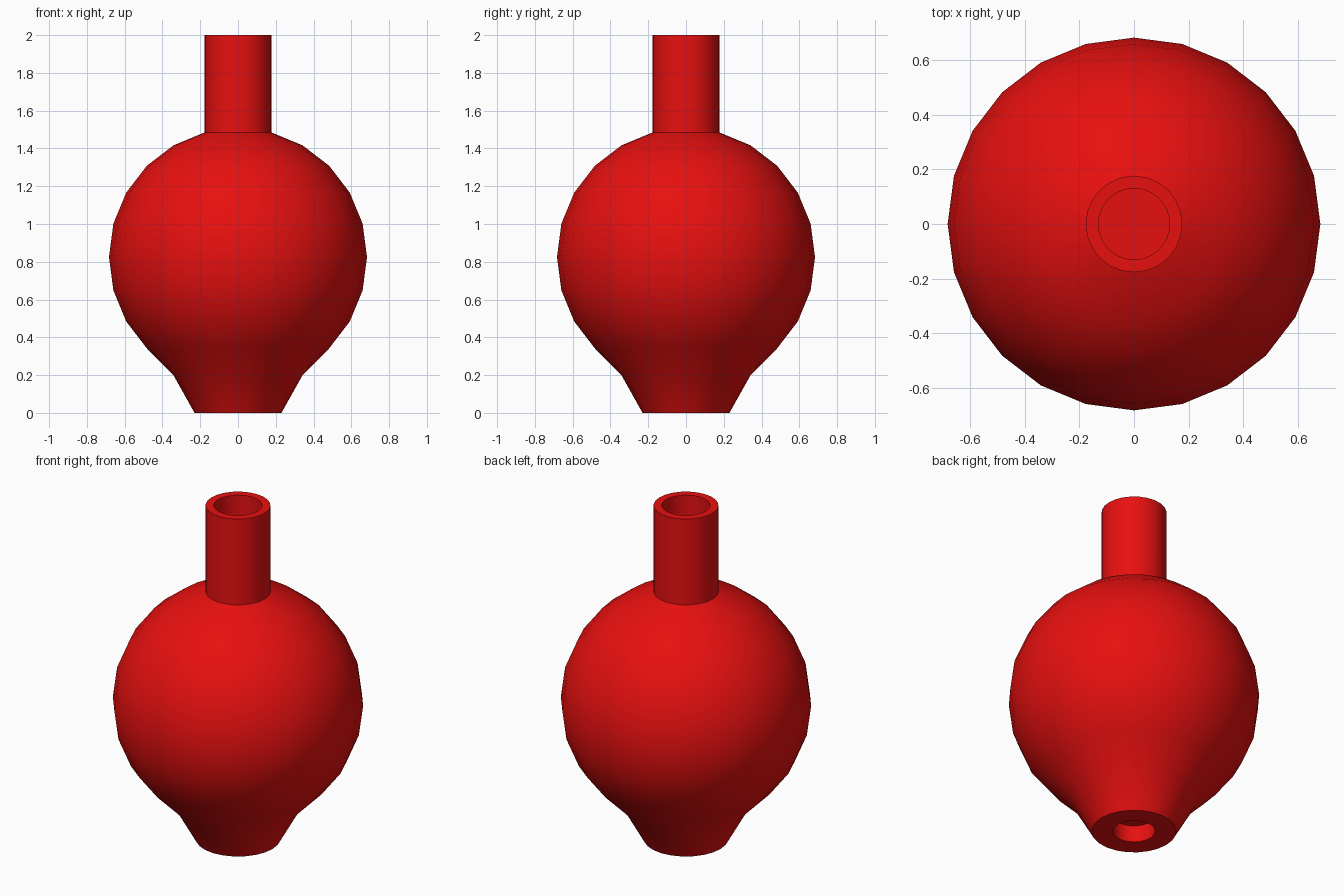
import bpy, bmesh, math

if "Cube" in bpy.data.objects:
    bpy.data.objects.remove(bpy.data.objects["Cube"])

SEGMENTS = 24

red = bpy.data.materials.new("bright_red")
red.diffuse_color = (0.8, 0.005, 0.005, 1)
red.use_nodes = True
red.node_tree.nodes["Principled BSDF"].inputs["Base Color"].default_value = red.diffuse_color


def lathe(name, profile, material):
    """Spin an (r, z) profile round z; r = 0 at either end closes to a pole."""
    bm = bmesh.new()
    verts = [bm.verts.new((r, 0, z)) for r, z in profile]
    edges = [bm.edges.new(pair) for pair in zip(verts, verts[1:])]
    bmesh.ops.spin(bm, geom=verts + edges, cent=(0, 0, 0), axis=(0, 0, 1),
                   angle=math.tau, steps=SEGMENTS, use_duplicate=False)
    bmesh.ops.remove_doubles(bm, verts=bm.verts, dist=1e-4)
    bmesh.ops.recalc_face_normals(bm, faces=bm.faces)
    mesh = bpy.data.meshes.new(name)
    bm.to_mesh(mesh)
    bm.free()
    mesh.materials.append(material)
    obj = bpy.data.objects.new(name, mesh)
    bpy.context.collection.objects.link(obj)
    bpy.context.view_layer.objects.active = obj
    obj.select_set(True)
    bpy.ops.object.shade_smooth_by_angle(angle=math.radians(30))
    obj.select_set(False)
    return obj


# One closed shell: bottom socket, flared foot, round bulb, hollow neck
RADIUS, CENTRE = 0.683, 0.825
socket = [(0, 0.10), (0.115, 0.10), (0.115, 0)]
foot = [(0.23, 0), (0.342, 0.20)]
bulb = [(RADIUS * math.cos(math.radians(a)), CENTRE + RADIUS * math.sin(math.radians(a)))
        for a in range(-45, 76, 15)]
neck = [(0.177, 2.0), (0.131, 2.0), (0.131, 1.49), (0, 1.49)]
lathe("bulb_with_neck", socket + foot + bulb + neck, red)
